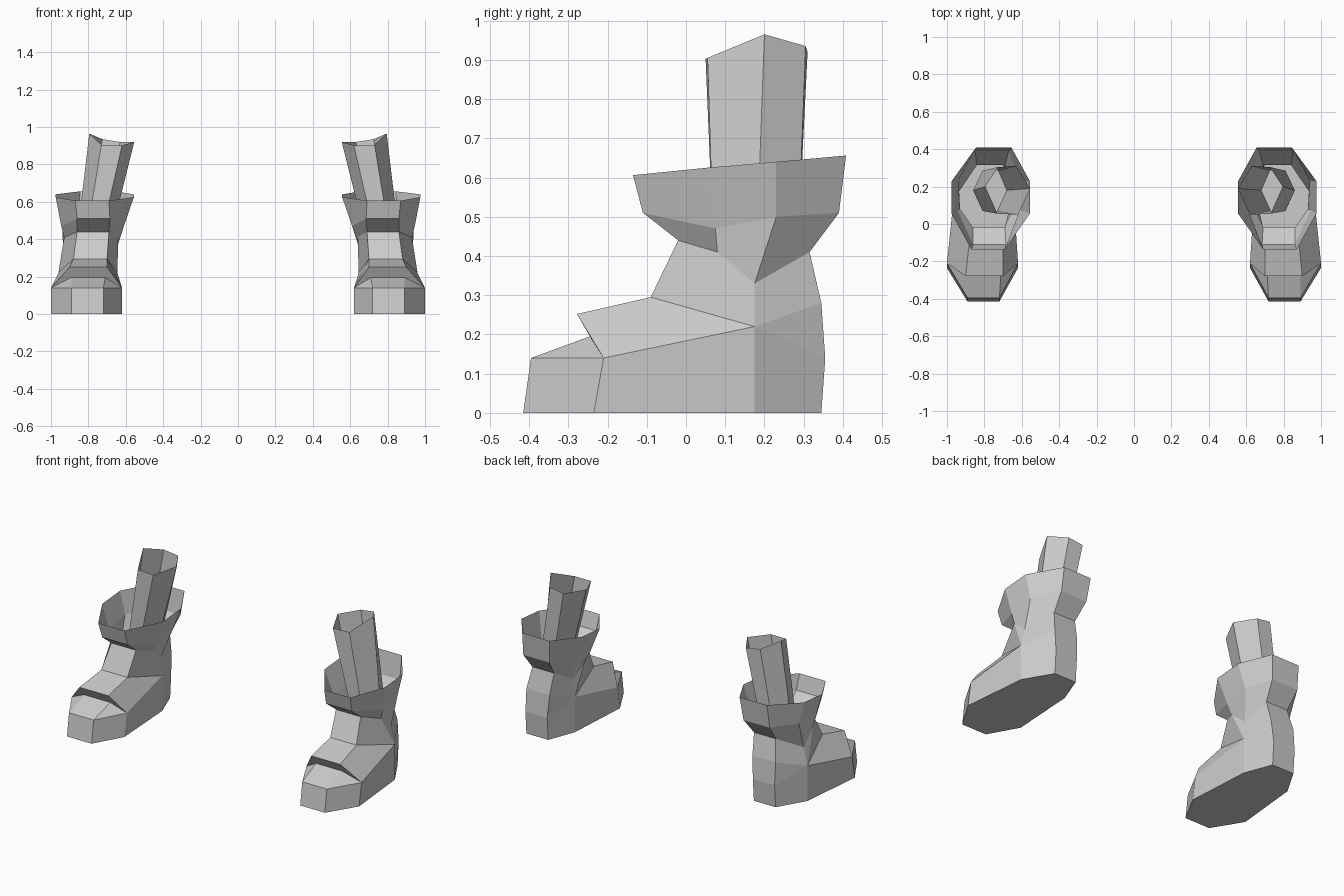
import bpy, bmesh

if "Cube" in bpy.data.objects:
    bpy.data.objects.remove(bpy.data.objects["Cube"])

grey = bpy.data.materials.new("warm_grey")
grey.diffuse_color = (0.6, 0.6, 0.6, 1)
grey.use_nodes = True
grey.node_tree.nodes["Principled BSDF"].inputs["Base Color"].default_value = grey.diffuse_color


def loft(name, rings, cap_bottom=True):
    """Skin matching rings of points, merge shared points, mirror across x."""
    bm = bmesh.new()
    rows = [[bm.verts.new(p) for p in ring] for ring in rings]
    n = len(rows[0])
    for a, b in zip(rows, rows[1:]):
        for i in range(n):
            j = (i + 1) % n
            bm.faces.new((a[i], a[j], b[j], b[i]))
    if cap_bottom:
        bm.faces.new(rows[0][::-1])
    bmesh.ops.remove_doubles(bm, verts=bm.verts, dist=0.0005)
    bmesh.ops.recalc_face_normals(bm, faces=bm.faces)
    mesh = bpy.data.meshes.new(name)
    bm.to_mesh(mesh)
    bm.free()
    obj = bpy.data.objects.new(name, mesh)
    bpy.context.collection.objects.link(obj)
    mesh.materials.append(grey)
    obj.modifiers.new("pair", "MIRROR").use_axis[0] = True
    return obj


def ring(back, side_back, side_front, front):
    """Octagon from four stations (inner x, outer x, y, z), front to back pairs."""
    stations = (front, side_front, side_back, back)
    outer = [(o, y, z) for i, o, y, z in stations]
    inner = [(i, y, z) for i, o, y, z in reversed(stations)]
    return outer + inner


# Shared stations of the shoe
welt_back = (.71, .86, .355, .14)
welt_side = (.645, .96, .175, .22)
welt_ball = (.62, 1.0, -.21, .14)

boot = [
    # sole and welt
    ring((.71, .86, .345, 0), (.645, .96, .175, 0), (.62, 1.0, -.235, 0), (.72, .89, -.415, 0)),
    ring(welt_back, welt_side, welt_ball, (.72, .89, -.395, .14)),
    # toe cap and overlapping lip
    ring(welt_back, welt_side, welt_ball, (.71, .89, -.245, .195)),
    ring(welt_back, welt_side, welt_ball, (.70, .90, -.278, .252)),
    # instep and ankle
    ring((.70, .86, .345, .28), welt_side, welt_side, (.70, .88, -.09, .295)),
    ring((.69, .84, .315, .41), (.655, .935, .175, .33), (.64, .93, .08, .41), (.69, .86, -.02, .44)),
    # flared cuff
    ring((.67, .85, .39, .51), (.61, .94, .23, .50), (.61, .945, .075, .47), (.685, .86, -.11, .51)),
    ring((.655, .845, .408, .656), (.557, .975, .23, .64), (.557, .975, .055, .625), (.69, .87, -.135, .606)),
]
loft("boot", boot)

# Hollow leg leaning inward toward the top
leg_bottom = [(.86, .18, .42), (.81, .285, .42), (.725, .285, .42),
              (.68, .18, .42), (.73, .07, .42), (.81, .07, .42)]
leg_top = [(.795, .20, .965), (.725, .305, .935), (.63, .31, .92),
           (.555, .19, .92), (.62, .05, .902), (.73, .055, .905)]
loft("leg", [leg_bottom, leg_top])
